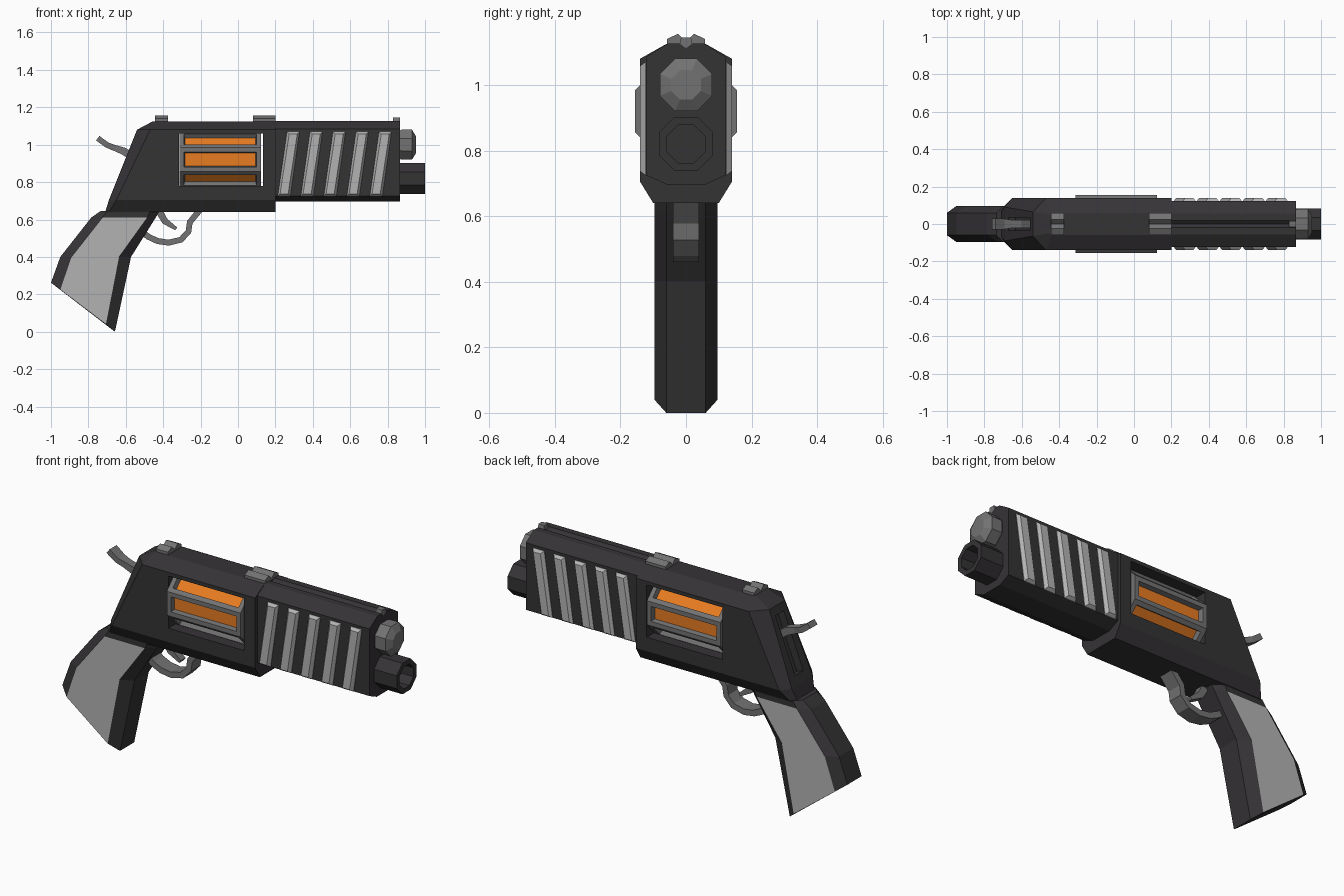
import bpy, bmesh, math
from mathutils import Vector

if "Cube" in bpy.data.objects:
    bpy.data.objects.remove(bpy.data.objects["Cube"])


def material(name, rgb):
    m = bpy.data.materials.new(name)
    m.diffuse_color = (*rgb, 1)
    m.use_nodes = True
    m.node_tree.nodes["Principled BSDF"].inputs["Base Color"].default_value = m.diffuse_color
    return m


DARK = material("dark_metal", (0.036, 0.033, 0.036))
STEEL = material("steel", (0.17, 0.17, 0.17))
PALE = material("pale_panel", (0.45, 0.45, 0.45))
ORANGE = material("orange", (0.8, 0.2, 0.015))


def finish(name, bm, *mats):
    bmesh.ops.recalc_face_normals(bm, faces=bm.faces)
    me = bpy.data.meshes.new(name)
    bm.to_mesh(me)
    bm.free()
    for m in mats:
        me.materials.append(m)
    ob = bpy.data.objects.new(name, me)
    bpy.context.collection.objects.link(ob)
    return ob


def add_loft(bm, rings):
    """Skin equal-sized closed rings and cap both ends; returns wall faces."""
    vs = [[bm.verts.new(p) for p in r] for r in rings]
    n, walls = len(vs[0]), []
    for a, b in zip(vs, vs[1:]):
        walls += [bm.faces.new((a[i], a[(i + 1) % n], b[(i + 1) % n], b[i])) for i in range(n)]
    bm.faces.new(vs[0][::-1])
    bm.faces.new(vs[-1])
    bmesh.ops.recalc_face_normals(bm, faces=bm.faces)
    return walls


def loft(name, rings, mat):
    bm = bmesh.new()
    add_loft(bm, rings)
    return finish(name, bm, mat)


def prism(name, half, x0, x1, mat):
    """Mirror a half (y, z) section about y = 0 and extrude it along x."""
    sec = half + [(-y, z) for y, z in reversed(half) if y > 0]
    return loft(name, [[(x, y, z) for y, z in sec] for x in (x0, x1)], mat)


def octagon(x, apothem, z):
    r = apothem / math.cos(math.pi / 8)
    angles = [math.pi / 8 + i * math.pi / 4 for i in range(8)]
    return [(x, r * math.cos(a), z + r * math.sin(a)) for a in angles]


def ribbon(name, path, mat):
    """Sweep a rectangle along (x, z, thickness, half width) points."""
    pts, rings = [Vector((p[0], p[1])) for p in path], []
    for i, (x, z, t, w) in enumerate(path):
        d = (pts[min(i + 1, len(pts) - 1)] - pts[max(i - 1, 0)]).normalized() * t / 2
        nx, nz = -d.y, d.x
        rings.append([(x + nx, -w, z + nz), (x + nx, w, z + nz),
                      (x - nx, w, z - nz), (x - nx, -w, z - nz)])
    return loft(name, rings, mat)


def cut(ob, cutter):
    mod = ob.modifiers.new("cut", 'BOOLEAN')
    mod.operation, mod.solver, mod.object = 'DIFFERENCE', 'EXACT', cutter
    bpy.context.view_layer.objects.active = ob
    bpy.ops.object.modifier_apply(modifier=mod.name)
    bpy.data.objects.remove(cutter)


# Frame: horizontal rings (z, rear x, rear y, side x, side y)
rings = []
for z, rx, ry, sx, sy in [(0.64, -0.71, 0.07, -0.69, 0.10), (0.705, -0.69, 0.09, -0.65, 0.14),
                          (1.08, -0.54, 0.065, -0.47, 0.14), (1.125, -0.455, 0.05, -0.44, 0.06)]:
    rings.append([(rx, -ry, z), (sx, -sy, z), (0.2, -sy, z), (0.2, sy, z), (sx, sy, z), (rx, ry, z)])
frame = loft("frame", rings, DARK)
# Through window for the cylinder, and the hammer slot in the sloped back
cut(frame, prism("window_cutter", [(0.3, 0.78), (0.3, 1.06)], -0.315, 0.135, DARK))
cut(frame, ribbon("slot_cutter", [(-0.67, 0.75, 0.08, 0.035), (-0.555, 1.04, 0.08, 0.035)], DARK))

# Octagonal cylinder with an orange-floored groove in every side
bm = bmesh.new()
sides = add_loft(bm, [octagon(-0.314, 0.155, 0.92), octagon(0.124, 0.155, 0.92)])
bmesh.ops.inset_individual(bm, faces=sides, thickness=0.034, depth=0)
bmesh.ops.inset_individual(bm, faces=sides, thickness=0.008, depth=-0.025)
for f in sides:
    f.material_index = 1
finish("cylinder", bm, STEEL, ORANGE)

# Grip: rings of (outer rear, panel rear, panel front, outer front), pale side panels
bm = bmesh.new()
rings = []
for R, r, f, F in [((-1, 0.262), (-0.95, 0.225), (-0.706, 0.04), (-0.658, 0.0)),
                   ((-0.95, 0.40), (-0.89, 0.40), (-0.636, 0.40), (-0.572, 0.40)),
                   ((-0.785, 0.61), (-0.725, 0.61), (-0.485, 0.61), (-0.44, 0.61)),
                   ((-0.735, 0.645), (-0.70, 0.645), (-0.47, 0.645), (-0.42, 0.645))]:
    half = [(R, 0.06), (r, 0.096), (f, 0.096), (F, 0.06)]
    rings.append([(p[0], -y, p[1]) for p, y in half] + [(p[0], y, p[1]) for p, y in reversed(half)])
walls = add_loft(bm, rings)
for i, face in enumerate(walls[:16]):
    face.material_index = int(i % 8 in (1, 5))
finish("grip", bm, DARK, PALE)

# Barrel shroud with a shallow sighting channel on top
prism("barrel_shroud", [(0, 1.112), (0.02, 1.127), (0.055, 1.127), (0.122, 1.085), (0.122, 0.725),
                        (0.06, 0.697)], 0.2, 0.865, DARK)

# Slanted pale ribs on both sides
for i in range(5):
    for s in (-1, 1):
        rib = []
        for y, e in ((0.11, 0), (0.124, 0), (0.14, 0.012)):
            x = 0.213 + 0.123 * i
            rib.append([(x + e, s * y, 0.725 + e), (x + 0.067 - e, s * y, 0.725 + e),
                        (x + 0.116 - e, s * y, 1.07 - e), (x + 0.049 + e, s * y, 1.07 - e)])
        loft(f"rib_{i + 1}_{'front' if s < 0 else 'back'}", rib, PALE)

# Upper rounded rod end and lower hollow muzzle
loft("rod_end", [octagon(x, a, 1.0) for x, a in
                 ((0.85, 0.07), (0.875, 0.08), (0.93, 0.08), (0.952, 0.045))], STEEL)
loft("muzzle", [octagon(x, a, 0.82) for x, a in
                ((0.85, 0.083), (1.0, 0.083), (1.0, 0.058), (0.87, 0.058))], DARK)

# Notched sights along the top
notch = [(0, 1.132), (0.025, 1.156), (0.058, 1.14), (0.058, 1.11)]
prism("rear_sight", notch, -0.445, -0.375, STEEL)
prism("middle_sight", notch, 0.08, 0.2, STEEL)
prism("front_sight", [(0.015, 1.145), (0.022, 1.11)], 0.83, 0.865, STEEL)

# Trigger guard, trigger and hammer
guard = [(-0.52, 0.54), (-0.48, 0.508), (-0.43, 0.485), (-0.37, 0.476), (-0.305, 0.492),
         (-0.265, 0.535), (-0.258, 0.585), (-0.205, 0.65)]
ribbon("trigger_guard", [(x, z, 0.032, 0.04) for x, z in guard], STEEL)
ribbon("trigger", [(-0.43, 0.66, 0.04, 0.02), (-0.39, 0.59, 0.035, 0.02), (-0.33, 0.55, 0.018, 0.02)], STEEL)
ribbon("hammer", [(-0.56, 0.93, 0.04, 0.022), (-0.61, 0.965, 0.04, 0.022), (-0.66, 0.983, 0.032, 0.022),
                  (-0.70, 0.998, 0.03, 0.028), (-0.75, 1.035, 0.03, 0.03)], STEEL)
